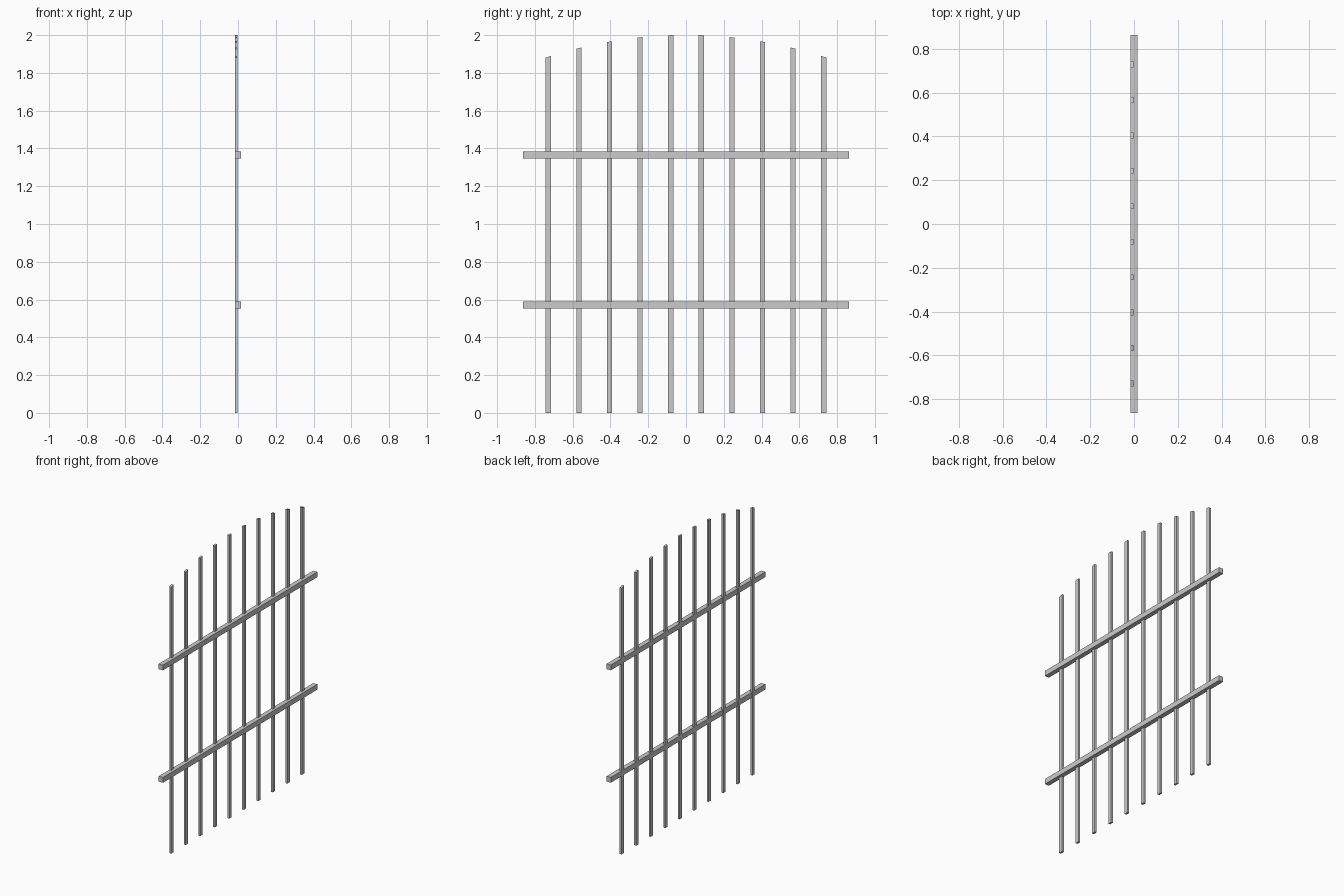
import bpy, bmesh

if "Cube" in bpy.data.objects:
    bpy.data.objects.remove(bpy.data.objects["Cube"])

PICKET_W, SPACING = 0.027, 0.162


def prism(name, profile, x0, x1):
    """Extrude a closed (y, z) profile from x0 to x1."""
    bm = bmesh.new()
    face = bm.faces.new([bm.verts.new((x0, y, z)) for y, z in profile])
    ext = bmesh.ops.extrude_face_region(bm, geom=[face])
    verts = [v for v in ext["geom"] if isinstance(v, bmesh.types.BMVert)]
    bmesh.ops.translate(bm, verts=verts, vec=(x1 - x0, 0, 0))
    bmesh.ops.recalc_face_normals(bm, faces=bm.faces)
    mesh = bpy.data.meshes.new(name)
    bm.to_mesh(mesh)
    bm.free()
    obj = bpy.data.objects.new(name, mesh)
    bpy.context.collection.objects.link(obj)
    return obj


def arch(y):
    """Height of the arched top line."""
    return 2.001 - y * y / 4.6


# Pickets, each cut at a slant along the arch
for i in range(10):
    y = (i - 4.5) * SPACING
    a, b = y - PICKET_W / 2, y + PICKET_W / 2
    prism(f"picket_{i + 1}", [(a, 0), (b, 0), (b, arch(b)), (a, arch(a))],
          -0.017, -0.002)

# Horizontal rails
for name, z in (("lower_rail", 0.57), ("upper_rail", 1.364)):
    h = 0.0185
    prism(name, [(-0.862, z - h), (0.862, z - h), (0.862, z + h), (-0.862, z + h)],
          -0.016, 0.017)
